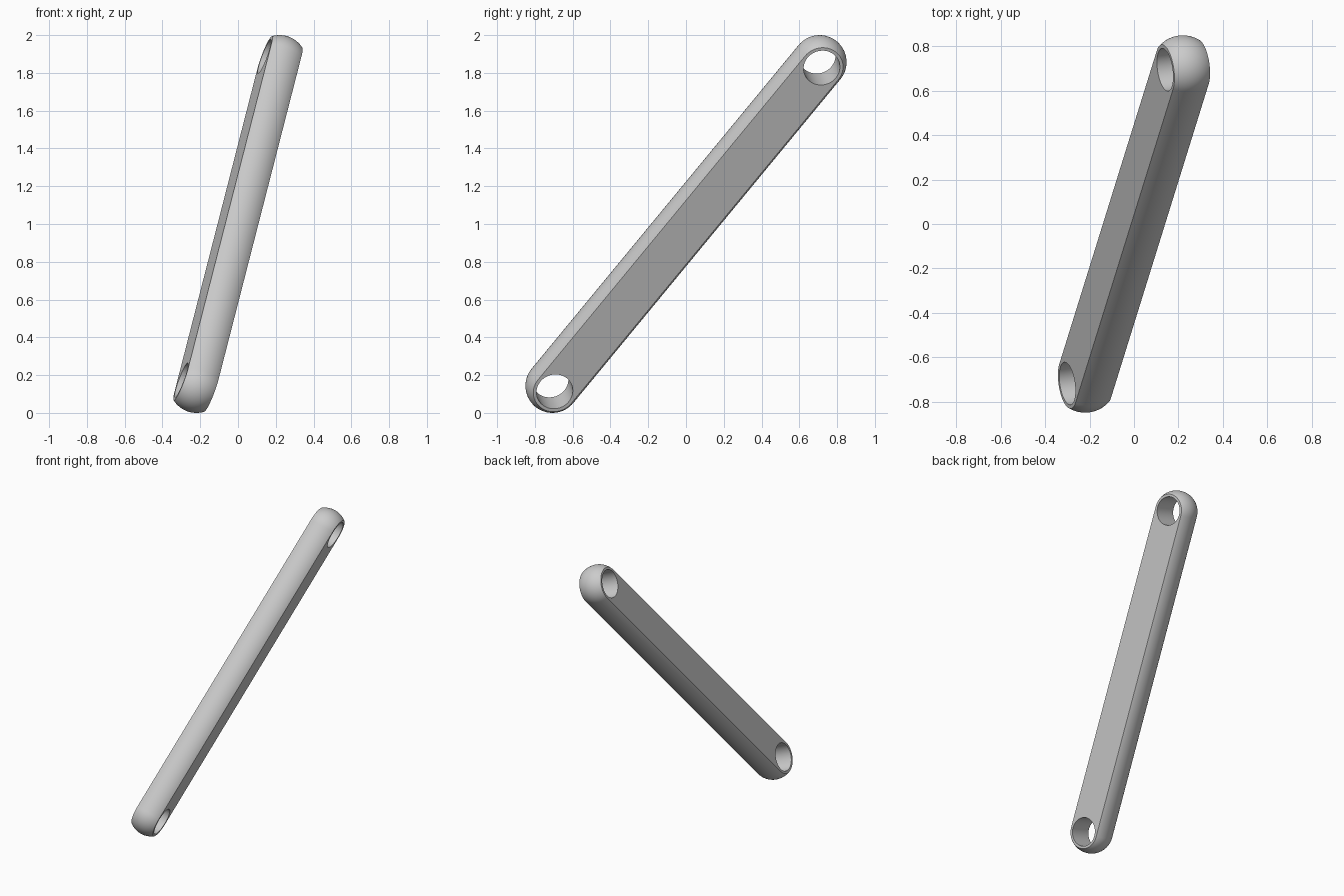
import bpy, bmesh, math
from mathutils import Vector, Matrix

cube = bpy.data.objects.get("Cube")
if cube:
    bpy.data.objects.remove(cube)

RADIUS = 0.143        # rounded outer radius
HALF_THICK = 0.0865   # half distance between the flats
HOLE = 0.097
HALF_SPAN = Vector((0.22, 0.707, 0.857))  # middle to upper pin centre
SPAN = HALF_SPAN.length

# Local frame: x along the bar, z through the holes
along = HALF_SPAN.normalized()
through = Vector((0.925, 0.127, -0.358))
through = (through - along * through.dot(along)).normalized()
across = through.cross(along)
frame = Matrix((along, across, through)).transposed().to_4x4()
frame.translation = (0, 0, 1)

grey = bpy.data.materials.new("light_grey")
grey.use_nodes = True
colour = (0.6, 0.6, 0.6, 1)
grey.diffuse_color = colour
grey.node_tree.nodes["Principled BSDF"].inputs["Base Color"].default_value = colour


def make_object(name, bm):
    bmesh.ops.recalc_face_normals(bm, faces=bm.faces)
    mesh = bpy.data.meshes.new(name)
    bm.to_mesh(mesh)
    bm.free()
    mesh.materials.append(grey)
    obj = bpy.data.objects.new(name, mesh)
    obj.matrix_world = frame
    bpy.context.collection.objects.link(obj)
    return obj


def stadium(bm, height, steps=32):
    """Ring of vertices around the bar at one height through its thickness."""
    r = math.sqrt(RADIUS ** 2 - height ** 2)
    ring = []
    for side in (1, -1):
        for i in range(steps + 1):
            a = math.pi * (i / steps - 0.5)
            ring.append(bm.verts.new((side * (SPAN + r * math.cos(a)),
                                      side * r * math.sin(a), height)))
    return ring


# Bar with bulging rim and two flats
bm = bmesh.new()
levels = 16
limit = math.asin(HALF_THICK / RADIUS)
rings = [stadium(bm, RADIUS * math.sin(limit * (2 * i / levels - 1)))
         for i in range(levels + 1)]
for low, high in zip(rings, rings[1:]):
    for i in range(len(low)):
        j = (i + 1) % len(low)
        bm.faces.new((low[i], low[j], high[j], high[i]))
bm.faces.new(rings[0])
bm.faces.new(rings[-1])
bar = make_object("link_bar", bm)

# Pin holes at both ends
bm = bmesh.new()
for side in (-1, 1):
    bmesh.ops.create_cone(bm, cap_ends=True, segments=64, radius1=HOLE, radius2=HOLE,
                          depth=0.5, matrix=Matrix.Translation((side * SPAN, 0, 0)))
cutter = make_object("hole_cutter", bm)
cutter.hide_render = True
cutter.hide_set(True)

cut = bar.modifiers.new("pin_holes", "BOOLEAN")
cut.operation = "DIFFERENCE"
cut.solver = "EXACT"
cut.object = cutter
bpy.context.view_layer.objects.active = bar
bar.select_set(True)
bpy.ops.object.modifier_apply(modifier=cut.name)
bpy.data.objects.remove(cutter)
bpy.ops.object.shade_smooth_by_angle(angle=math.radians(30))
